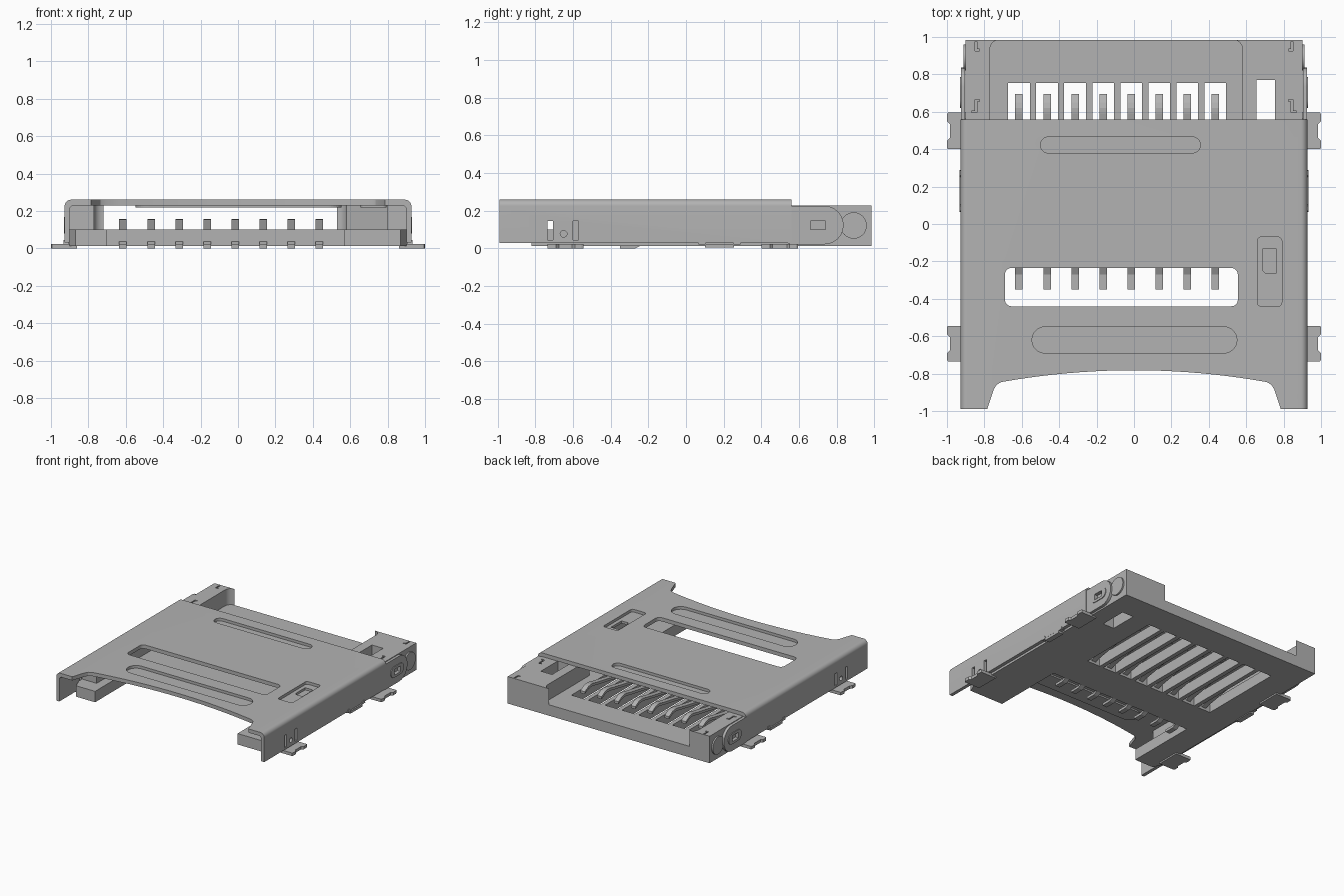
import bpy, bmesh, math

if "Cube" in bpy.data.objects:
    bpy.data.objects.remove(bpy.data.objects["Cube"])

grey = bpy.data.materials.new("satin_grey")
grey.use_nodes = True
COLOUR = (0.45, 0.45, 0.45, 1)
grey.diffuse_color = COLOUR
grey.node_tree.nodes["Principled BSDF"].inputs["Base Color"].default_value = COLOUR


def prism(name, pts, lo, hi, axis="z"):
    """Extrude a 2D outline along an axis: z uses (x,y), x uses (y,z), y uses (x,z)."""
    place = {"z": lambda a, b, c: (a, b, c),
             "x": lambda a, b, c: (c, a, b),
             "y": lambda a, b, c: (a, c, b)}[axis]
    bm = bmesh.new()
    low = [bm.verts.new(place(a, b, lo)) for a, b in pts]
    high = [bm.verts.new(place(a, b, hi)) for a, b in pts]
    bm.faces.new(low)
    bm.faces.new(high)
    n = len(pts)
    for i in range(n):
        j = (i + 1) % n
        bm.faces.new((low[i], low[j], high[j], high[i]))
    bmesh.ops.recalc_face_normals(bm, faces=bm.faces)
    mesh = bpy.data.meshes.new(name)
    bm.to_mesh(mesh)
    bm.free()
    mesh.materials.append(grey)
    obj = bpy.data.objects.new(name, mesh)
    bpy.context.collection.objects.link(obj)
    return obj


def arc(cx, cy, r, a0, a1, n=8):
    return [(cx + r * math.cos(math.radians(a0 + (a1 - a0) * i / n)),
             cy + r * math.sin(math.radians(a0 + (a1 - a0) * i / n))) for i in range(n + 1)]


def rect(x0, x1, y0, y1):
    return [(x0, y0), (x1, y0), (x1, y1), (x0, y1)]


def rounded(x0, x1, y0, y1, r):
    r = min(r, (x1 - x0) / 2 - 0.0005, (y1 - y0) / 2 - 0.0005)
    return (arc(x1 - r, y1 - r, r, 0, 90) + arc(x0 + r, y1 - r, r, 90, 180)
            + arc(x0 + r, y0 + r, r, 180, 270) + arc(x1 - r, y0 + r, r, 270, 360))


def cut(obj, pts, lo, hi, axis="z"):
    """Subtract an extruded outline from a part."""
    tool = prism("cutter", pts, lo, hi, axis)
    tool.hide_render = True
    mod = obj.modifiers.new("cut", "BOOLEAN")
    mod.operation, mod.solver, mod.object = "DIFFERENCE", "EXACT", tool
    bpy.context.view_layer.objects.active = obj
    bpy.ops.object.modifier_apply(modifier=mod.name)
    bpy.data.objects.remove(tool)


def smooth(obj):
    bpy.ops.object.select_all(action="DESELECT")
    obj.select_set(True)
    bpy.context.view_layer.objects.active = obj
    bpy.ops.object.shade_smooth_by_angle(angle=math.radians(25))


CONTACT_X = [-0.615 + 0.15 * i for i in range(8)]

# Sheet metal cover: folded channel with rounded shoulders
half = [(0.9, 0.03), (0.927, 0.03)] + arc(0.892, 0.225, 0.035, 0, 90)
inner = [(0.885, 0.23), (0.9, 0.215)]
outline = half + [(-x, z) for x, z in reversed(half)] + [(-x, z) for x, z in reversed(inner)] + inner
cover = prism("cover", outline, -0.99, 0.56, "y")
side = [(0.785, -1.1), (0.785, -0.99), (0.75, -0.885), (0.735, -0.86), (0.71, -0.845)]
bow = [(0.71 * t / 10, -0.782 - 0.063 * (t / 10) ** 2) for t in range(9, -10, -1)]
cut(cover, side + bow + [(-x, y) for x, y in reversed(side)], 0.1, 0.4)

# Cover window and the sunken stiffening ribs
cut(cover, rounded(-0.69, 0.555, -0.44, -0.235, 0.035), 0.1, 0.4)
SUNK = {"rear_rib": (-0.5, 0.355, 0.38, 0.465, 0.05),
        "front_rib": (-0.545, 0.55, -0.69, -0.55, 0.07),
        "spring_pocket": (0.66, 0.79, -0.44, -0.07, 0.02)}
for name, (x0, x1, y0, y1, r) in SUNK.items():
    cut(cover, rounded(x0, x1, y0, y1, r), 0.1, 0.4)
    pan = prism(name, rounded(x0 - 0.004, x1 + 0.004, y0 - 0.004, y1 + 0.004, r), 0.218, 0.238)
    if name == "spring_pocket":
        cut(pan, [(0.69, -0.25), (0.705, -0.265), (0.76, -0.265), (0.76, -0.13), (0.69, -0.13)], 0.1, 0.4)

# Side wall slits and pin holes beside the front solder tabs
for s in (-1, 1):
    lo, hi = sorted((s * 0.85, s * 1.0))
    for y in (-0.72, -0.585):
        cut(cover, rect(y - 0.014, y + 0.014, 0.045, 0.145), lo, hi, "x")
    cut(cover, arc(-0.65, 0.078, 0.018, 0, 337.5, 15), lo, hi, "x")
smooth(cover)

# Moulded floor with contact slots
floor = prism("base_floor", [(-0.9, 0.985), (0.9, 0.985), (0.9, -0.74), (0.87, -0.82), (0.57, -0.82),
                             (0.57, -0.235), (-0.7, -0.235), (-0.7, -0.82), (-0.87, -0.82),
                             (-0.9, -0.74)], 0.012, 0.1)
for x in CONTACT_X:
    cut(floor, rect(x - 0.058, x + 0.058, 0.06, 0.755), -0.1, 0.2)

# Tall side rails that flare into the back edge
left_rail = prism("left_rail", [(0.9, 0.985), (0.53, 0.985)] + arc(0.53, 0.935, 0.05, 80, 0, 6)
                  + [(0.58, 0.4), (0.8, 0.25), (0.8, -0.7), (0.9, -0.7)], 0.09, 0.229)
right_rail = prism("right_rail", [(-0.9, 0.985), (-0.9, -0.7), (-0.77, -0.7)]
                   + arc(-0.72, 0.935, 0.05, 180, 90, 6), 0.09, 0.229)
for part in (floor, left_rail):
    cut(part, rect(0.655, 0.755, 0.55, 0.77), -0.1, 0.4)

# Latch grooves in the top corners of the rails
for rail, s in ((left_rail, 1), (right_rail, -1)):
    for points in ([(0.825, 0.925), (0.85, 0.925), (0.85, 0.975), (0.84, 0.975), (0.84, 0.935), (0.825, 0.935)],
                   [(0.825, 0.665), (0.85, 0.665), (0.85, 0.605), (0.87, 0.605), (0.87, 0.595),
                    (0.84, 0.595), (0.84, 0.655), (0.825, 0.655)]):
        cut(rail, [(s * x, y) for x, y in points], 0.15, 0.4)
    smooth(rail)

# Spring contacts: solder tail, rising beam and curled tip
path = [(-0.35, 0.01), (-0.27, 0.01), (-0.23, 0.03), (0.04, 0.035), (0.1, 0.055), (0.55, 0.135),
        (0.59, 0.144), (0.62, 0.146), (0.65, 0.14), (0.695, 0.115)]
ribbon = [(y, z + 0.01) for y, z in path] + [(y, z - 0.01) for y, z in reversed(path)]
for i, x in enumerate(CONTACT_X):
    prism(f"contact_{i + 1}", ribbon, x - 0.02, x + 0.02, "x")

# Parts repeated on both sides
for s, label in ((1, "left"), (-1, "right")):
    def sided(name, pts, a, b):
        return prism(f"{label}_{name}", pts, min(s * a, s * b), max(s * a, s * b), "x")

    # Hinge arm with an oval boss and a square eye
    arm = sided("hinge_arm", [(0.5, 0.04), (0.56, 0.022)] + arc(0.735, 0.124, 0.102, -90, 90, 12)
                + [(0.5, 0.226)], 0.903, 0.925)
    boss = sided("hinge_boss", rounded(0.62, 0.785, 0.08, 0.167, 0.044), 0.915, 0.931)
    for part in (arm, boss):
        cut(part, rect(0.66, 0.74, 0.1, 0.146), min(s * 0.902, s * 1), max(s * 0.902, s * 1), "x")
    smooth(arm)
    smooth(boss)
    pivot = sided("pivot_disc", arc(0.89, 0.122, 0.07, 0, 348.75, 31), 0.89, 0.912)
    smooth(pivot)

    # Notched solder tabs and their upright lugs
    for where, y0, y1 in (("rear", 0.4, 0.595), ("front", -0.735, -0.545)):
        tab = [(0.86, y0), (0.995, y0), (1.0, y0 + 0.01), (1.0, y0 + 0.045), (0.985, y0 + 0.06),
               (0.985, y1 - 0.06), (1.0, y1 - 0.045), (1.0, y1 - 0.01), (0.995, y1), (0.86, y1)]
        prism(f"{label}_{where}_solder_tab", [(s * x, y) for x, y in tab], 0.0, 0.024)
        sided(f"{where}_tab_lug", rect(y0 + 0.03, y1 - 0.03, 0.01, 0.06), 0.88, 0.905)

    # Locking foot under the side wall
    sided("locking_foot", [(0.1, 0.005), (0.255, 0.005), (0.255, 0.022), (0.29, 0.022), (0.285, 0.045),
                           (0.26, 0.045), (0.25, 0.025), (0.105, 0.025), (0.095, 0.045),
                           (0.07, 0.045), (0.065, 0.022), (0.1, 0.022)], 0.89, 0.932)
